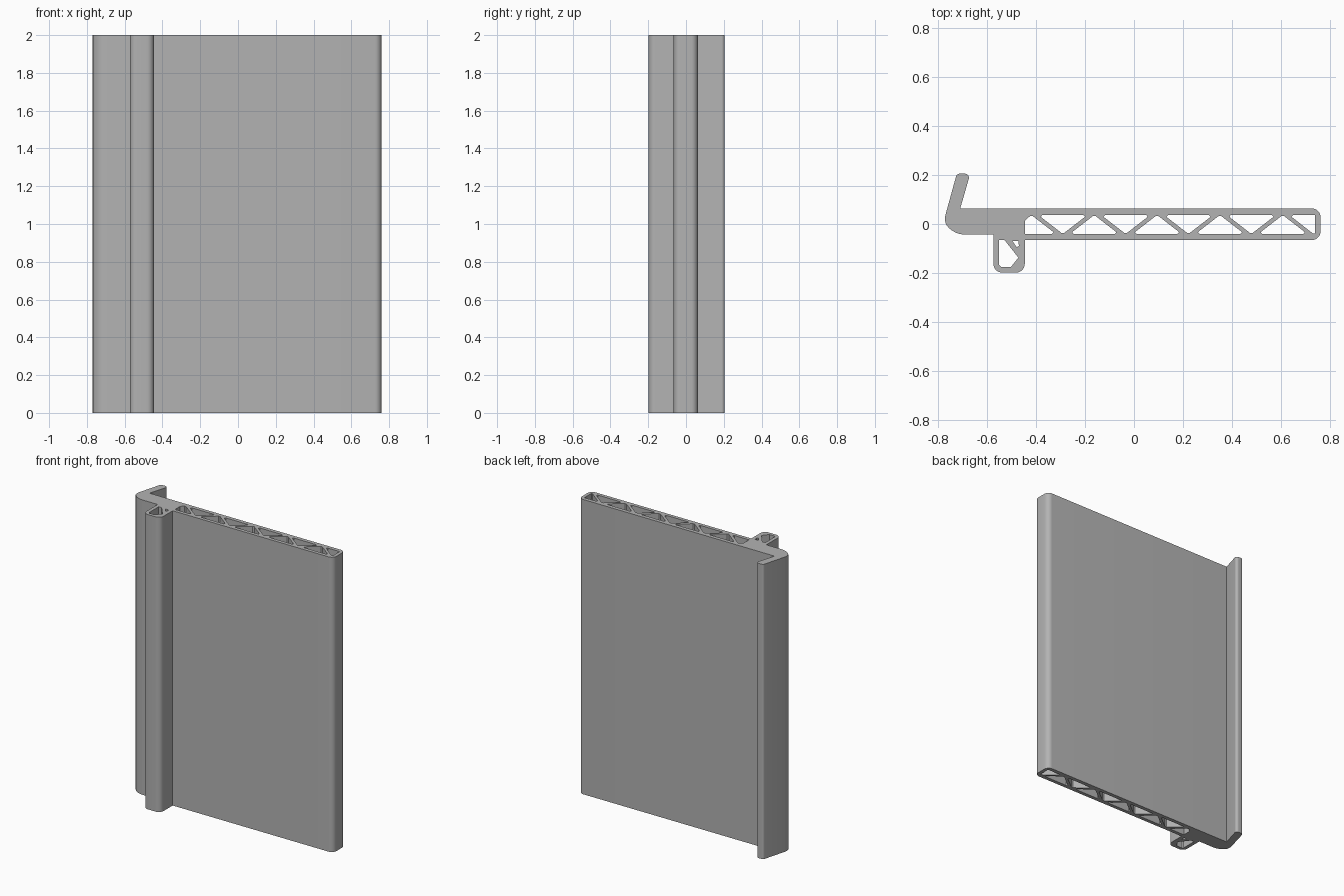
import bpy
import math
from mathutils import Vector

cube = bpy.data.objects.get("Cube")
if cube:
    bpy.data.objects.remove(cube, do_unlink=True)

HEIGHT = 2.0

grey = bpy.data.materials.new("light grey")
grey.use_nodes = True
colour = (0.45, 0.45, 0.45, 1)
grey.diffuse_color = colour
grey.node_tree.nodes["Principled BSDF"].inputs["Base Color"].default_value = colour


def rounded(corners, steps=8):
    """Replace each (x, y, radius) corner by a tangent arc."""
    points = []
    for i, (x, y, r) in enumerate(corners):
        p = Vector((x, y))
        if r == 0:
            points.append(p)
            continue
        a = (Vector(corners[i - 1][:2]) - p).normalized()
        b = (Vector(corners[(i + 1) % len(corners)][:2]) - p).normalized()
        half = a.angle(b) / 2
        centre = p + (a + b).normalized() * (r / math.sin(half))
        start = p + a * (r / math.tan(half)) - centre
        end = p + b * (r / math.tan(half)) - centre
        sweep = start.angle_signed(end)
        for k in range(steps + 1):
            t = sweep * k / steps
            # angle_signed is clockwise positive
            c, s = math.cos(-t), math.sin(-t)
            points.append(centre + Vector((c * start.x - s * start.y,
                                           s * start.x + c * start.y)))
    return points


# Outer outline: panel, hooked lip and clip channel
outline = rounded([
    (-0.708, 0.063, 0), (0.76, 0.063, 0.035), (0.76, -0.065, 0.035),
    (-0.445, -0.065, 0), (-0.445, -0.198, 0.036), (-0.573, -0.198, 0.036),
    (-0.573, -0.043, 0), (-0.74, -0.043, 0.095), (-0.775, 0.012, 0.06),
    (-0.722, 0.205, 0.016), (-0.667, 0.205, 0.016),
])

# Truss openings between the two skins
TOP, LOW, PITCH, PEAK = 0.037, -0.041, 0.256, -0.418
loops = [outline]
for i in range(5):
    x = PEAK + i * PITCH
    if i > 0:
        loops.append([(x - 0.083, LOW), (x - 0.09, LOW + 0.008), (x - 0.006, TOP - 0.005),
                      (x + 0.006, TOP - 0.005), (x + 0.09, LOW + 0.008), (x + 0.083, LOW)])
    if i < 4:
        m = x + PITCH / 2
        loops.append([(m - 0.083, TOP), (m - 0.09, TOP - 0.008), (m - 0.006, LOW + 0.005),
                      (m + 0.006, LOW + 0.005), (m + 0.09, TOP - 0.008), (m + 0.083, TOP)])

# End openings of the truss
loops.append([(-0.444, LOW), (-0.444, 0.014), (PEAK - 0.006, TOP - 0.005),
              (PEAK + 0.006, TOP - 0.005), (PEAK + 0.09, LOW + 0.008), (PEAK + 0.083, LOW)])
loops.append([(0.649, TOP), (0.642, TOP - 0.008), (0.728, LOW + 0.003),
              (0.737, LOW + 0.003), (0.737, TOP)])

# Openings in the clip channel
loops.append([(-0.549, -0.066), (-0.527, -0.066), (-0.471, -0.137),
              (-0.502, -0.176), (-0.541, -0.176), (-0.549, -0.168)])
loops.append([(-0.495, -0.069), (-0.471, -0.069), (-0.469, -0.09), (-0.478, -0.095)])

# Filled profile, extruded to full height
curve = bpy.data.curves.new("panel_profile", "CURVE")
curve.dimensions = "2D"
curve.fill_mode = "BOTH"
curve.extrude = HEIGHT / 2
for loop in loops:
    spline = curve.splines.new("POLY")
    spline.points.add(len(loop) - 1)
    for point, (x, y) in zip(spline.points, loop):
        point.co = (x, y, 0, 1)
    spline.use_cyclic_u = True

panel = bpy.data.objects.new("hollow_panel", curve)
bpy.context.collection.objects.link(panel)
panel.location.z = HEIGHT / 2
curve.materials.append(grey)

bpy.ops.object.select_all(action="DESELECT")
panel.select_set(True)
bpy.context.view_layer.objects.active = panel
bpy.ops.object.convert(target="MESH")

# Weld the caps to the walls and smooth the rounded edges
bpy.ops.object.mode_set(mode="EDIT")
bpy.ops.mesh.select_all(action="SELECT")
bpy.ops.mesh.remove_doubles(threshold=0.0002)
bpy.ops.mesh.normals_make_consistent(inside=False)
bpy.ops.object.mode_set(mode="OBJECT")
bpy.ops.object.shade_smooth_by_angle(angle=math.radians(30))
